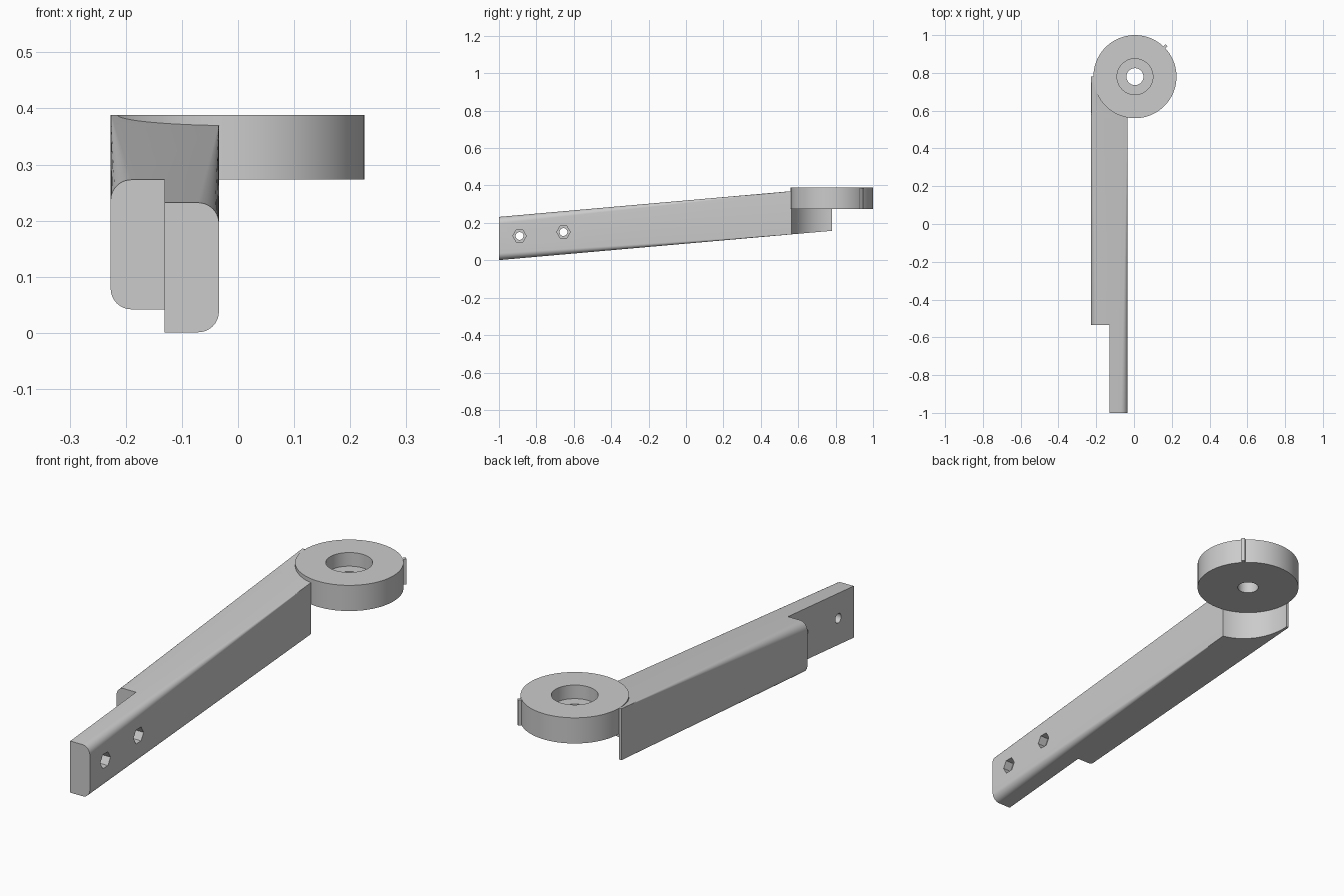
import bpy, bmesh, math
from mathutils import Matrix

cube = bpy.data.objects.get("Cube")
if cube:
    bpy.data.objects.remove(cube, do_unlink=True)

grey = bpy.data.materials.new("plain grey")
grey.use_nodes = True
COLOUR = (0.6, 0.6, 0.6, 1)
grey.diffuse_color = COLOUR
grey.node_tree.nodes["Principled BSDF"].inputs["Base Color"].default_value = COLOUR

CX, CY, R = 0.005, 0.78, 0.22          # ring centre and radius
LEFT, RIGHT, SPLIT = -0.227, -0.034, -0.131
STEP, SLOPE, HEIGHT, FILLET = -0.535, 0.088, 0.231, 0.037


def make(name, bm):
    bmesh.ops.recalc_face_normals(bm, faces=bm.faces)
    me = bpy.data.meshes.new(name)
    bm.to_mesh(me)
    bm.free()
    me.materials.append(grey)
    ob = bpy.data.objects.new(name, me)
    bpy.context.collection.objects.link(ob)
    return ob


def cylinder(name, r, depth, loc, sides=96, axis="Z"):
    bm = bmesh.new()
    turn = Matrix.Rotation(math.pi / 2, 4, "Y") if axis == "X" else Matrix()
    bmesh.ops.create_cone(bm, cap_ends=True, segments=sides, radius1=r, radius2=r,
                          depth=depth, matrix=Matrix.Translation(loc) @ turn)
    return make(name, bm)


def box(name, size, loc, angle=0):
    bm = bmesh.new()
    bmesh.ops.create_cube(bm, size=1, matrix=Matrix.Translation(loc)
                          @ Matrix.Rotation(angle, 4, "Z") @ Matrix.Diagonal((*size, 1)))
    return make(name, bm)


def cut(target, cutters):
    bpy.context.view_layer.objects.active = target
    for c in cutters:
        mod = target.modifiers.new("cut", "BOOLEAN")
        mod.operation, mod.solver, mod.object = "DIFFERENCE", "EXACT", c
        bpy.ops.object.modifier_apply(modifier=mod.name)
        bpy.data.objects.remove(c, do_unlink=True)


def smooth(ob):
    bpy.ops.object.select_all(action="DESELECT")
    ob.select_set(True)
    bpy.context.view_layer.objects.active = ob
    bpy.ops.object.shade_smooth_by_angle(angle=math.radians(30))


def section(bm, y, r_left, r_right, n=10):
    """Rounded rectangle whose left and right corners have their own radius."""
    z0 = 0.001 + (y + 1) * SLOPE
    z1 = z0 + HEIGHT
    corners = [(RIGHT - r_right, z1 - r_right, r_right), (LEFT + r_left, z1 - r_left, r_left),
               (LEFT + r_left, z0 + r_left, r_left), (RIGHT - r_right, z0 + r_right, r_right)]
    ring = []
    for q, (x, z, r) in enumerate(corners):
        for i in range(n + 1):
            a = (q + i / n) * math.pi / 2
            ring.append(bm.verts.new((x + r * math.cos(a), y, z + r * math.sin(a))))
    return ring


# Sloping arm: corner rounding fades out toward the ring
bm = bmesh.new()
tip = 0.0008
loops = []
for y in (-1, STEP, 0.56, CY):
    left = FILLET + (tip - FILLET) * max(0, (y - STEP) / (CY - STEP))
    right = FILLET + (tip - FILLET) * min(1, (y + 1) / 1.56)
    loops.append(section(bm, y, left, right))
for a, b in zip(loops, loops[1:]):
    for i in range(len(a)):
        j = (i + 1) % len(a)
        bm.faces.new((a[i], a[j], b[j], b[i]))
bm.faces.new(loops[0])
bm.faces.new(loops[-1])
arm = make("arm", bm)

# Half-lap step, concave seat for the ring, bolt holes with hex nut pockets
cutters = [box("step_cutter", (0.4, 1, 1), (SPLIT - 0.2, STEP - 0.5, 0)),
           cylinder("seat_cutter", R - 0.0005, 2, (CX, CY, 0))]
for y, z in ((-0.89, 0.13), (-0.655, 0.151)):
    cutters.append(cylinder("bolt_cutter", 0.021, 0.6, (-0.1, y, z), 32, "X"))
    cutters.append(cylinder("nut_cutter", 0.036, 0.08, (RIGHT, y, z), 6, "X"))
cut(arm, cutters)
smooth(arm)

# Ring with counterbore and through hole
BASE, TOP = 0.273, 0.388
ring = cylinder("ring", R, TOP - BASE, (CX, CY, (BASE + TOP) / 2), 128)
cut(ring, [cylinder("bore_cutter", 0.095, 0.122, (CX, CY, TOP), 64),
           cylinder("hole_cutter", 0.045, 1, (CX, CY, TOP), 48)])
smooth(ring)

# Small pointer rib on the ring's rim
d = 0.226 * math.sqrt(0.5)
box("rim_rib", (0.018, 0.015, TOP - BASE - 0.001), (CX + d, CY + d, (BASE + TOP) / 2), math.pi / 4)
